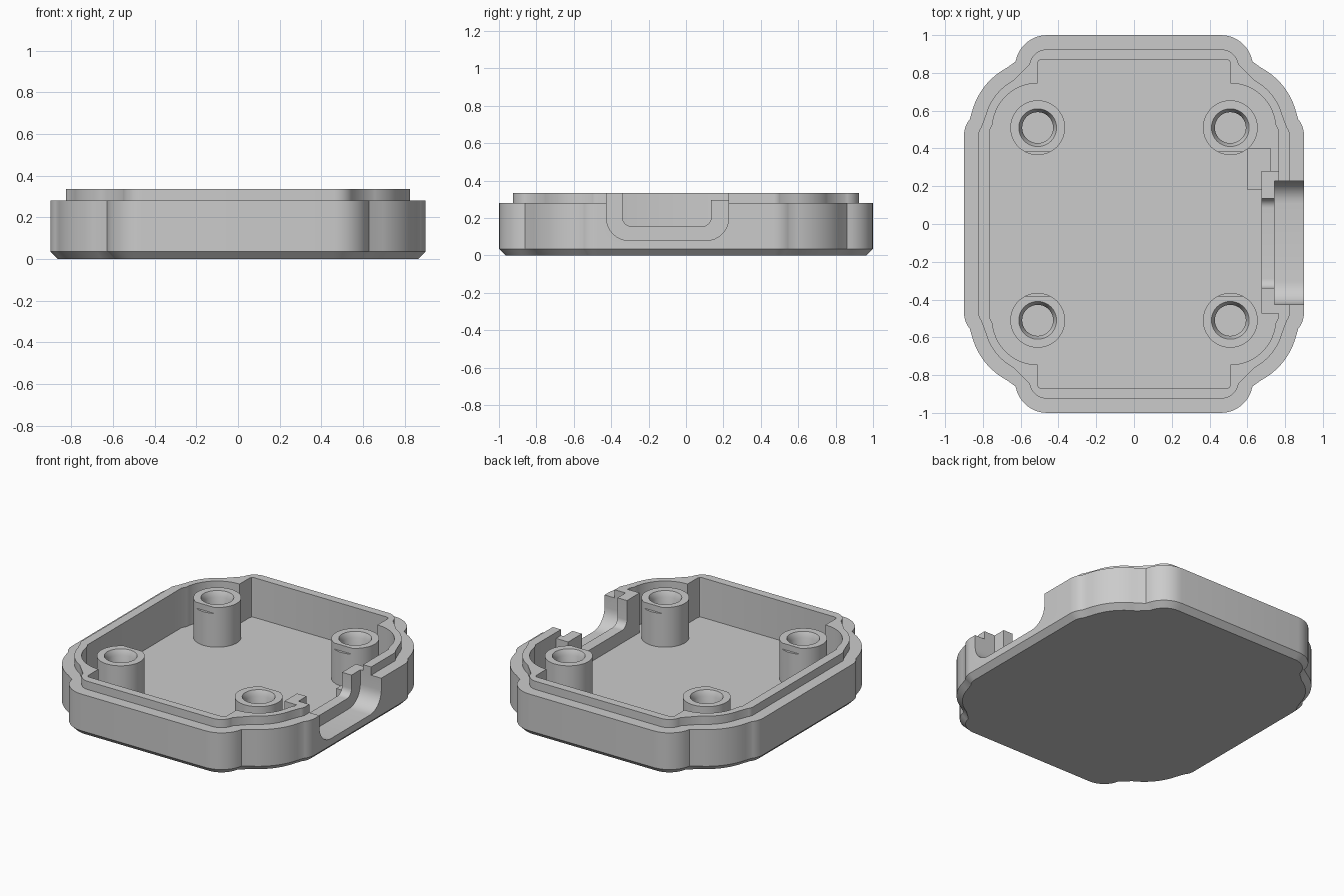
import bpy
import bmesh
from math import radians, cos, sin, pi

if "Cube" in bpy.data.objects:
    bpy.data.objects.remove(bpy.data.objects["Cube"])

grey = bpy.data.materials.new("light_grey_plastic")
grey.use_nodes = True
grey.diffuse_color = (0.6, 0.6, 0.6, 1)
grey.node_tree.nodes["Principled BSDF"].inputs["Base Color"].default_value = (0.6, 0.6, 0.6, 1)


def arc(cx, cy, r, start, end, n=8):
    angles = [radians(start + (end - start) * i / n) for i in range(n + 1)]
    return [(cx + r * cos(a), cy + r * sin(a)) for a in angles]


def four_way(quarter):
    """Mirror a quarter outline (back middle to right middle) into a full loop."""
    half = quarter + [(x, -y) for x, y in reversed(quarter)]
    return half + [(-x, y) for x, y in reversed(half)]


def shell_outline(inset):
    """Lobed outline, offset inwards."""
    q = arc(0.46, 0.83, 0.17 - inset, 90, 10)
    q += arc(0.5, 0.5, 0.37 - inset, 62, 15, 12)
    q += arc(0.77, 0.47, 0.13 - inset, 40, 0)
    return four_way(q)


def loft(name, loops):
    """Solid through a stack of matching 3D loops."""
    bm = bmesh.new()
    rings = [[bm.verts.new(p) for p in loop] for loop in loops]
    for a, b in zip(rings, rings[1:]):
        for i in range(len(a)):
            j = (i + 1) % len(a)
            bm.faces.new((a[i], a[j], b[j], b[i]))
    bm.faces.new(rings[0])
    bm.faces.new(rings[-1])
    bmesh.ops.recalc_face_normals(bm, faces=bm.faces[:])
    mesh = bpy.data.meshes.new(name)
    bm.to_mesh(mesh)
    bm.free()
    mesh.materials.append(grey)
    obj = bpy.data.objects.new(name, mesh)
    bpy.context.collection.objects.link(obj)
    return obj


def flat(points, z):
    return [(x, y, z) for x, y in points]


def upright(name, points, x0, x1):
    """Side profile in y and z, extruded along x."""
    return loft(name, [[(x, y, z) for y, z in points] for x in (x0, x1)])


def box(name, x0, x1, y0, y1, z0, z1):
    return upright(name, [(y0, z0), (y1, z0), (y1, z1), (y0, z1)], x0, x1)


def activate(obj):
    bpy.ops.object.select_all(action='DESELECT')
    obj.select_set(True)
    bpy.context.view_layer.objects.active = obj


def combine(target, tool, operation):
    activate(target)
    mod = target.modifiers.new(operation, 'BOOLEAN')
    mod.object = tool
    mod.operation = operation
    mod.solver = 'EXACT'
    bpy.ops.object.modifier_apply(modifier=mod.name)
    bpy.data.objects.remove(tool)


FLOOR, LEDGE, SEAT, TOP = 0.07, 0.28, 0.295, 0.335

# Tray with chamfered base and a raised lip
outer, lip = shell_outline(0), shell_outline(0.075)
tray = loft("tray", [flat(shell_outline(0.035), 0), flat(outer, 0.035),
                     flat(outer, LEDGE), flat(lip, LEDGE), flat(lip, TOP)])

# Cavity, bulging around each corner post
cavity = [(0.49, 0.87), (0.505, 0.865), (0.51, 0.85)]
cavity += arc(0.51, 0.505, 0.24, 90, 5, 14) + [(0.765, 0.495)]
combine(tray, loft("cavity", [flat(four_way(cavity), z) for z in (FLOOR, 0.5)]), 'DIFFERENCE')

# Port frame behind the side opening, and the low rest block beside it
opening = arc(0.085, 0.205, 0.05, 0, -90) + arc(-0.29, 0.205, 0.05, -90, -180)
frame = [(-0.475, 0.05), (0.28, 0.05), (0.28, SEAT), (0.135, SEAT)]
frame += opening + [(-0.34, TOP), (-0.475, TOP)]
combine(tray, upright("port_frame", frame, 0.675, 0.785), 'UNION')
combine(tray, box("rest_block", 0.6, 0.725, 0.18, 0.4, 0.05, 0.15), 'UNION')

# Rounded side opening through the wall
notch = [(0.228, 0.5)] + arc(0.108, 0.2, 0.12, 0, -90)
notch += arc(-0.305, 0.2, 0.12, -90, -180) + [(-0.425, 0.5)]
combine(tray, upright("notch", notch, 0.745, 1.0), 'DIFFERENCE')
objects = [tray]

# Corner screw posts with chamfered holes and a small flat on the inner side
post_profile = [(0.145, 0.05), (0.145, TOP), (0.1, TOP), (0.082, 0.3), (0.082, FLOOR)]
for side, sx in (("left", 1), ("right", -1)):
    for end, sy in (("front", -1), ("back", 1)):
        cx, cy = 0.51 * sx, 0.51 * sy
        post = loft(f"screw_post_{end}_{side}",
                    [flat(arc(cx, cy, r, 0, 360, 48)[:-1], z) for r, z in post_profile])
        y0, y1 = sorted((0.3 * sy, 0.382 * sy))
        combine(post, box("flat_cut", cx - 0.2, cx + 0.2, y0, y1, SEAT, 0.5), 'DIFFERENCE')
        objects.append(post)

for obj in objects:
    activate(obj)
    bpy.ops.object.shade_smooth_by_angle(angle=pi / 6)
